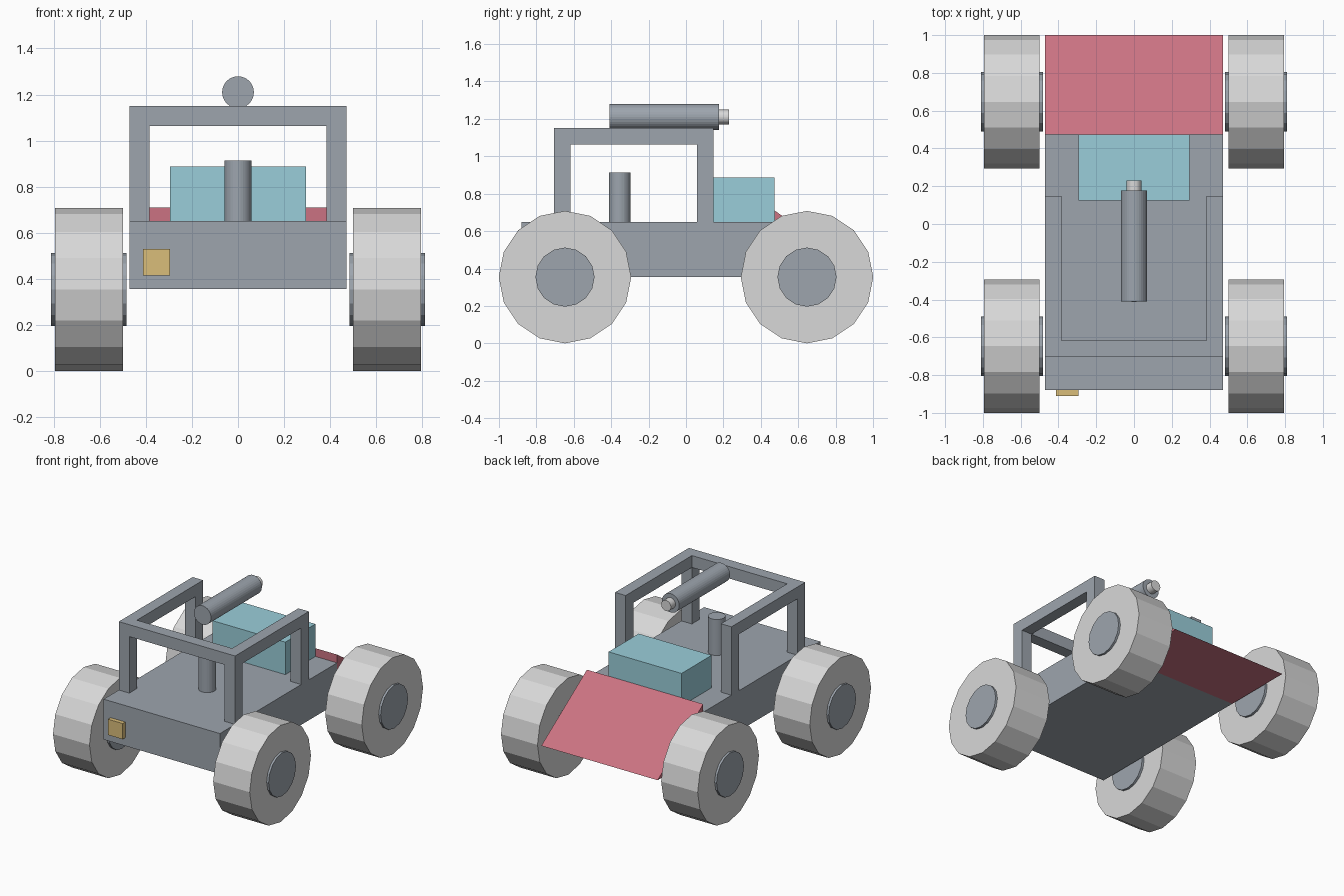
import bpy
import bmesh
import math
from mathutils import Matrix, Vector

cube = bpy.data.objects.get("Cube")
if cube:
    bpy.data.objects.remove(cube, do_unlink=True)


def material(name, rgb):
    mat = bpy.data.materials.new(name)
    mat.use_nodes = True
    color = (*rgb, 1)
    mat.diffuse_color = color
    mat.node_tree.nodes["Principled BSDF"].inputs["Base Color"].default_value = color
    return mat


STEEL = material("steel grey", (0.337, 0.376, 0.423))
PALE = material("pale grey", (0.69, 0.69, 0.69))
RED = material("dusty red", (0.597, 0.171, 0.223))
TEAL = material("light teal", (0.323, 0.617, 0.701))
AMBER = material("amber", (0.70, 0.51, 0.195))


def finish(name, bm, mat):
    bmesh.ops.recalc_face_normals(bm, faces=bm.faces)
    mesh = bpy.data.meshes.new(name)
    bm.to_mesh(mesh)
    bm.free()
    mesh.materials.append(mat)
    obj = bpy.data.objects.new(name, mesh)
    bpy.context.collection.objects.link(obj)
    return obj


def box(name, low, high, mat):
    low, high = Vector(low), Vector(high)
    bm = bmesh.new()
    place = Matrix.Translation((low + high) / 2) @ Matrix.Diagonal((*(high - low), 1))
    bmesh.ops.create_cube(bm, size=1, matrix=place)
    return finish(name, bm, mat)


def cylinder(name, start, end, radius, sides, mat):
    start, end = Vector(start), Vector(end)
    axis = end - start
    turn = axis.to_track_quat("Z", "Y").to_matrix().to_4x4()
    bm = bmesh.new()
    bmesh.ops.create_cone(bm, cap_ends=True, segments=sides, radius1=radius, radius2=radius,
                          depth=axis.length, matrix=Matrix.Translation((start + end) / 2) @ turn)
    return finish(name, bm, mat)


def side_profile(name, points, x0, x1, mat):
    """Extrude a (y, z) outline from x0 to x1."""
    bm = bmesh.new()
    face = bm.faces.new([bm.verts.new((x0, y, z)) for y, z in points])
    extruded = bmesh.ops.extrude_face_region(bm, geom=[face])["geom"]
    moved = [v for v in extruded if isinstance(v, bmesh.types.BMVert)]
    bmesh.ops.translate(bm, verts=moved, vec=(x1 - x0, 0, 0))
    return finish(name, bm, mat)


HALF, INNER = 0.47, 0.385
FLOOR, DECK, ROOF = 0.355, 0.65, 1.15
BACK = 0.473

# Chassis, sloped tail and cargo
box("chassis", (-HALF, -0.88, FLOOR), (HALF, BACK, DECK), STEEL)
side_profile("rear_ramp", [(BACK, FLOOR), (1.0, FLOOR), (BACK, 0.71)], -HALF, HALF, RED)
box("cargo_box", (-0.295, 0.125, DECK), (0.295, BACK, 0.887), TEAL)
box("headlight", (-0.413, -0.91, 0.415), (-0.295, -0.88, 0.53), AMBER)

# Roll cage: two side frames and a front crossbar, open at the rear
BEAM = 1.063
frame = [(-0.705, DECK), (-0.705, ROOF), (0.147, ROOF), (0.147, DECK),
         (0.058, DECK), (0.058, BEAM), (-0.618, BEAM), (-0.618, DECK)]
for side, name in ((1, "left"), (-1, "right")):
    side_profile(name + "_cage_frame", frame, side * INNER, side * HALF, STEEL)
box("cage_crossbar", (-INNER, -0.705, BEAM), (INNER, -0.618, ROOF), STEEL)

# Deck post and roof tube with its pale tip
cylinder("deck_post", (0, -0.355, DECK), (0, -0.355, 0.913), 0.058, 32, STEEL)
cylinder("roof_tube", (0, -0.41, 1.21), (0, 0.177, 1.21), 0.069, 32, STEEL)
cylinder("roof_tube_tip", (0, 0.177, 1.21), (0, 0.23, 1.21), 0.039, 32, PALE)

# Wheels with hubs that stand out on both sides
for side, side_name in ((1, "left"), (-1, "right")):
    for y, end_name in ((-0.647, "front"), (0.647, "rear")):
        label = end_name + "_" + side_name
        for part, x0, x1, radius, mat in (("wheel", 0.5, 0.795, 0.354, PALE),
                                          ("hub", 0.483, 0.811, 0.158, STEEL)):
            cylinder(label + "_" + part, (side * x0, y, 0.354), (side * x1, y, 0.354),
                     radius, 16, mat)
